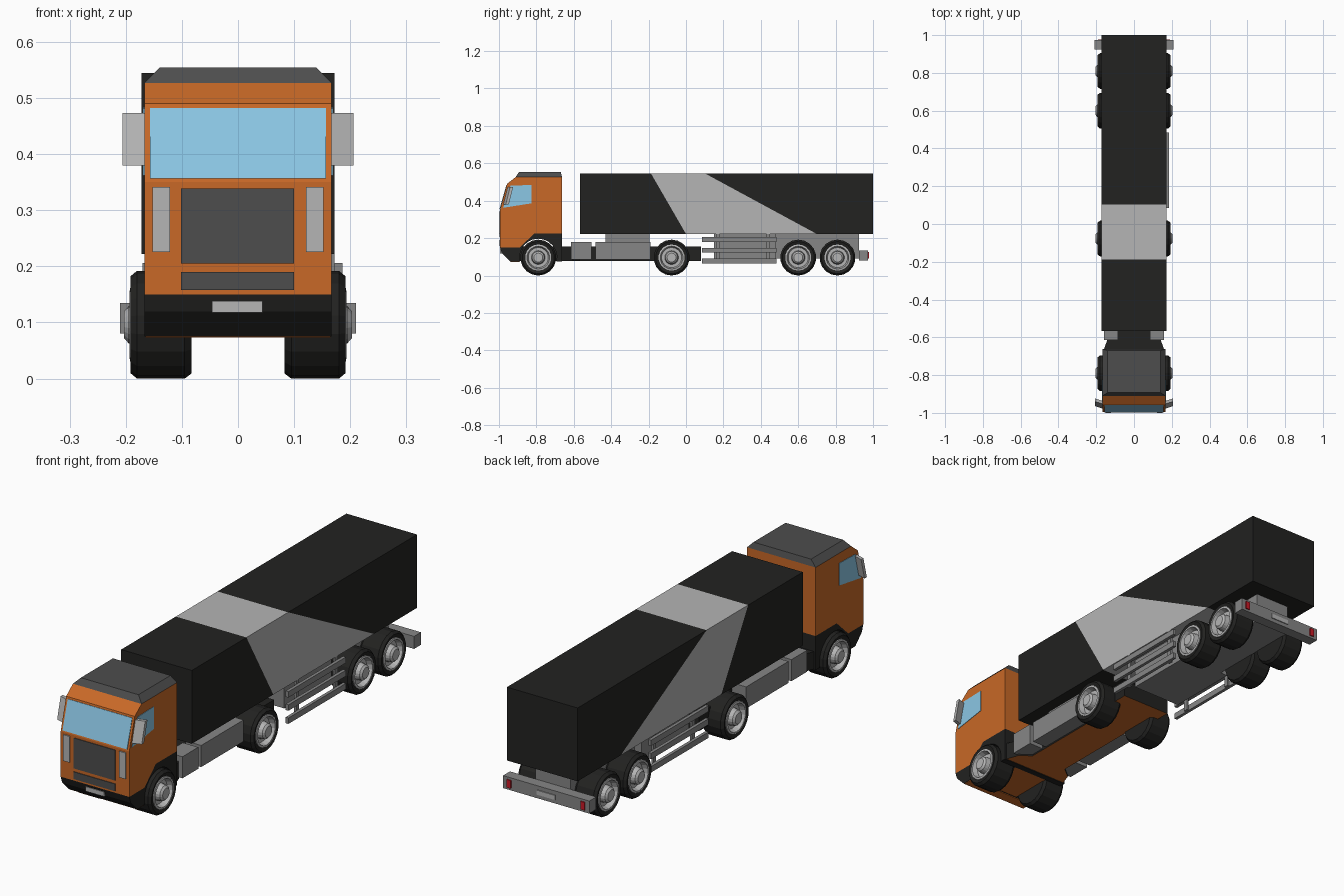
import bpy, bmesh
from math import sin, cos, radians, tau
from mathutils import Matrix

if "Cube" in bpy.data.objects:
    bpy.data.objects.remove(bpy.data.objects["Cube"])


def material(name, r, g, b):
    m = bpy.data.materials.new(name)
    m.diffuse_color = (r, g, b, 1)
    m.use_nodes = True
    m.node_tree.nodes["Principled BSDF"].inputs["Base Color"].default_value = m.diffuse_color
    return m


ORANGE = material("orange_paint", .58, .14, .02)
BLACK = material("black", .016, .016, .015)
DARK = material("dark_grey", .075, .075, .075)
MID = material("mid_grey", .24, .24, .24)
LIGHT = material("light_grey", .46, .46, .46)
GLASS = material("glass", .26, .57, .78)
RED = material("red", .6, .01, .02)


def finish(name, bm, mat):
    bmesh.ops.recalc_face_normals(bm, faces=bm.faces)
    me = bpy.data.meshes.new(name)
    bm.to_mesh(me)
    bm.free()
    me.materials.append(mat)
    ob = bpy.data.objects.new(name, me)
    bpy.context.collection.objects.link(ob)
    return ob


def prism(name, pts, x0, x1, mat):
    """Side profile of (y, z) points extruded across x."""
    bm = bmesh.new()
    face = bm.faces.new([bm.verts.new((x0, y, z)) for y, z in pts])
    ext = bmesh.ops.extrude_face_region(bm, geom=[face])["geom"]
    bmesh.ops.translate(bm, vec=(x1 - x0, 0, 0),
                        verts=[v for v in ext if isinstance(v, bmesh.types.BMVert)])
    return finish(name, bm, mat)


def box(name, x, y, z, mat):
    return prism(name, [(y[0], z[0]), (y[1], z[0]), (y[1], z[1]), (y[0], z[1])], x[0], x[1], mat)


def pair(name, x, y, z, mat):
    box(name + "_right", x, y, z, mat)
    box(name + "_left", (-x[1], -x[0]), y, z, mat)


def lathe(name, profile, side, y, z, mat, n=18):
    """(radius, x) profile turned about the axle."""
    bm = bmesh.new()
    vs = [bm.verts.new((x * side, 0, r)) for r, x in profile]
    es = [bm.edges.new(p) for p in zip(vs, vs[1:])]
    bmesh.ops.spin(bm, geom=vs + es, cent=(0, 0, 0), axis=(1, 0, 0),
                   angle=tau, steps=n, use_duplicate=False)
    bmesh.ops.remove_doubles(bm, verts=bm.verts, dist=1e-5)
    bmesh.ops.translate(bm, verts=bm.verts, vec=(0, y, z))
    return finish(name, bm, mat)


# Cab shell and tapered roof
W = .167
prism("cab", [(-.995, .15), (-.995, .35), (-.957, .49), (-.91, .527),
              (-.663, .527), (-.663, .225), (-.81, .225), (-.89, .15)], -W, W, ORANGE)
roof = box("roof", (-W, W), (-.91, -.663), (.527, .554), DARK)
for v in roof.data.vertices:
    if v.co.z > .54:
        v.co.x *= .84
        v.co.y = -.893 if v.co.y < -.8 else -.67

# Bumper and wheel arch in one profile
arch = [(-.79 + .1 * cos(radians(a)), .097 + .1 * sin(radians(a))) for a in range(-12, 193, 17)]
prism("bumper_and_arch", [(-.995, .15), (-.89, .15), (-.81, .225), (-.663, .225), (-.663, .075)]
      + arch + [(-.94, .075), (-.985, .12)], -W, W, BLACK)

# Windows
prism("windscreen", [(-.997, .357), (-.961, .482), (-.95, .482), (-.986, .357)], -.157, .157, GLASS)
for s, n in ((1, "right"), (-1, "left")):
    prism("side_window_" + n, [(-.978, .362), (-.826, .386), (-.826, .484), (-.938, .481)],
          s * .16, s * .169, GLASS)
    # Mirrors lean with the windscreen and sweep back outward
    m = prism("mirror_" + n, [(-.978, .38), (-.962, .38), (-.938, .473), (-.954, .473)],
              s * .163, s * .206, LIGHT)
    for v in m.data.vertices:
        if abs(v.co.x) > .19:
            v.co.y += .014

# Front details
box("grille", (-.102, .1), (-.998, -.98), (.205, .339), DARK)
box("lower_grille", (-.102, .1), (-.998, -.98), (.158, .19), DARK)
pair("headlight", (.121, .152), (-1, -.98), (.226, .341), LIGHT)
box("front_plate", (-.046, .044), (-.994, -.95), (.118, .138), LIGHT)

# Tractor chassis, tapering behind the cab, with painted underside
bm = bmesh.new()
plan = [(.085, -.94), (.085, -.68), (.16, -.665), (.14, -.61), (.09, -.57), (.09, -.02), (.12, .0), (.12, .08)]
loop = plan + [(-x, y) for x, y in reversed(plan)]
f = bm.faces.new([bm.verts.new((x, y, .078)) for x, y in loop])
ext = bmesh.ops.extrude_face_region(bm, geom=[f])["geom"]
bmesh.ops.translate(bm, vec=(0, 0, .077), verts=[v for v in ext if isinstance(v, bmesh.types.BMVert)])
chassis = finish("tractor_chassis", bm, BLACK)
chassis.data.materials.append(ORANGE)
for p in chassis.data.polygons:
    if p.normal.z < -.9:
        p.material_index = 1
box("bumper_underside", (-.165, .165), (-.938, -.89), (.073, .08), ORANGE)

# Tanks and coupling
pair("small_tank", (.085, .16), (-.615, -.505), (.085, .18), MID)
pair("fuel_tank", (.085, .16), (-.485, -.19), (.085, .18), MID)
box("coupling", (-.12, .12), (-.43, -.195), (.15, .225), MID)

# Trailer body: black front, slanted light band, black rear
T, lo, hi = .172, .222, .545
prism("trailer_front", [(-.567, lo), (0, lo), (-.187, hi), (-.567, hi)], -T, T, BLACK)
prism("trailer_band", [(0, lo), (.7, lo), (.103, hi), (-.187, hi)], -T, T, LIGHT)
prism("trailer_rear", [(.7, lo), (1, lo), (1, hi), (.103, hi)], -T, T, BLACK)

# Trailer frame
box("trailer_frame", (-.085, .085), (.45, .925), (.09, lo), MID)
box("trailer_frame_front", (-.12, .12), (.15, .48), (.09, lo), MID)

# Side guard rails
for x0, n in ((.172, "right"), (-.17, "left")):
    for i, z in enumerate((.193, .135, .077)):
        box(f"side_rail_{n}_{i}", (x0, x0 + .014), (.085, .485), (z - .013, z + .013), MID)
    xp = x0 - .01 if x0 > 0 else x0 + .014
    for y in (.16, .43):
        box(f"rail_post_{n}", (xp, xp + .01), (y, y + .02), (.065, lo), MID)

# Rear bumper and lights
box("rear_bumper", (-.21, .21), (.925, .973), (.08, .135), MID)
pair("tail_light", (.17, .19), (.965, .978), (.09, .125), RED)
box("rear_plate", (-.045, .045), (.965, .977), (.097, .117), LIGHT)

# Wheels
tyre = [(0, .16), (.066, .16), (.068, .186), (.086, .192), (.096, .18), (.096, .095), (.087, .083), (0, .083)]
rim = [(0, .15), (.07, .15), (.07, .191), (.061, .193), (.054, .17), (.037, .17), (.033, .195), (.024, .203), (0, .203)]
for i, y in enumerate((-.79, -.077, .6, .81)):
    for s, n in ((1, "right"), (-1, "left")):
        lathe(f"tyre_{n}_{i}", tyre, s, y, .096, BLACK)
        lathe(f"rim_{n}_{i}", rim, s, y, .096, LIGHT)
